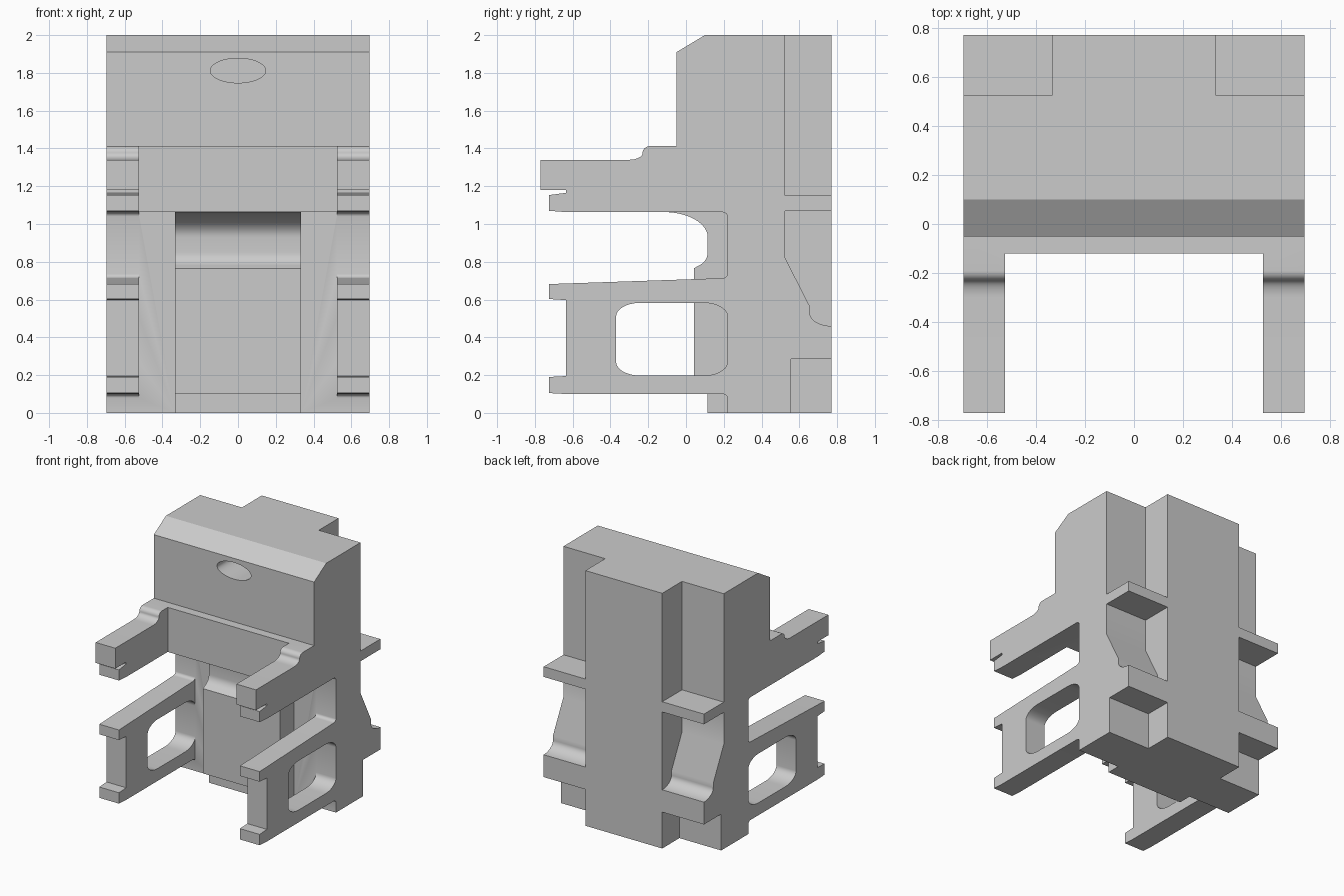
import bpy, bmesh, math
from math import cos, sin, radians

if "Cube" in bpy.data.objects:
    bpy.data.objects.remove(bpy.data.objects["Cube"], do_unlink=True)

grey = bpy.data.materials.new("plain grey")
grey.use_nodes = True
colour = (0.6, 0.6, 0.6, 1)
grey.diffuse_color = colour
grey.node_tree.nodes["Principled BSDF"].inputs["Base Color"].default_value = colour


def arc(cy, cz, ry, rz, start, end, steps=10):
    """Points of an elliptical arc in the side plane, angles in degrees."""
    angles = [radians(start + (end - start) * i / steps) for i in range(steps + 1)]
    return [(cy + ry * cos(a), cz + rz * sin(a)) for a in angles]


def rect(y0, y1, z0, z1):
    return [(y0, z0), (y1, z0), (y1, z1), (y0, z1)]


def finish(bm, name):
    bmesh.ops.recalc_face_normals(bm, faces=bm.faces)
    mesh = bpy.data.meshes.new(name)
    bm.to_mesh(mesh)
    bm.free()
    mesh.materials.append(grey)
    obj = bpy.data.objects.new(name, mesh)
    bpy.context.collection.objects.link(obj)
    return obj


def prism(name, profile, x0, x1):
    """Side profile (y, z) extruded from x0 to x1."""
    bm = bmesh.new()
    face = bm.faces.new([bm.verts.new((x0, y, z)) for y, z in profile])
    new = bmesh.ops.extrude_face_region(bm, geom=[face])["geom"]
    moved = [v for v in new if isinstance(v, bmesh.types.BMVert)]
    bmesh.ops.translate(bm, verts=moved, vec=(x1 - x0, 0, 0))
    return finish(bm, name)


def combine(target, tool, operation):
    """Apply a boolean and remove the helper."""
    tool.hide_render = True
    bpy.context.view_layer.objects.active = target
    mod = target.modifiers.new(operation.lower(), 'BOOLEAN')
    mod.operation = operation
    mod.solver = 'EXACT'
    mod.object = tool
    bpy.ops.object.modifier_apply(modifier=mod.name)
    bpy.data.objects.remove(tool, do_unlink=True)


HALF, ARM, CORE = 0.695, 0.525, 0.333
BACK, COLUMN, UNDER = 0.77, 0.22, 1.063

# Full-width side silhouette: tall back, upper arms, lower arms
outline = [(BACK, 0), (BACK, 2), (0.10, 2), (-0.05, 1.91), (-0.05, 1.412)]
outline += arc(-0.19, 1.376, 0.04, 0.036, 90, 180)
outline += arc(-0.30, 1.376, 0.07, 0.036, 0, -90)[1:]
outline += [(-BACK, 1.34), (-BACK, 1.18), (-0.635, 1.18), (-0.635, 1.165),
            (-0.725, 1.153), (-0.725, 1.07), (-0.635, UNDER)]
outline += arc(0.19, 1.04, 0.03, UNDER - 1.04, 90, 0, 5)
outline += arc(0.19, 0.735, 0.03, 0.022, 0, -90, 5)
outline += [(-0.635, 0.685), (-0.725, 0.682), (-0.725, 0.603), (-0.635, 0.597),
            (-0.635, 0.195), (-0.725, 0.19), (-0.725, 0.105), (-0.635, 0.1)]
outline += arc(0.19, 0.08, 0.03, 0.02, 90, 0, 5) + [(COLUMN, 0)]
body = prism("chair_body", outline, -HALF, HALF)

# Rounded window through the lower arms
window = []
for cy, cz, start in ((0.09, 0.51, 0), (-0.24, 0.51, 90),
                      (-0.24, 0.27, 180), (0.09, 0.27, 270)):
    window += arc(cy, cz, 0.13, 0.073, start, start + 90)
combine(body, prism("window_cutter", window, -1, 1), 'DIFFERENCE')

# Open space between the arms
gap = [(-1, -0.1), (COLUMN, -0.1), (COLUMN, UNDER), (-0.12, UNDER),
       (-0.12, 1.6), (-1, 1.6)]
combine(body, prism("arm_gap_cutter", gap, -ARM, ARM), 'DIFFERENCE')

# Centre panel with the curved hollow above it
panel = [(0.4, 1.2), (0.4, 0), (0.115, 0), (0.115, 0.1), (0.042, 0.1), (0.042, 0.765)]
panel += arc(0.025, 0.85, 0.09, 0.08, -65, 0, 8)
panel += arc(-0.115, 0.93, 0.23, UNDER - 0.93, 0, 90, 14)
panel += [(-0.1, 1.2)]
combine(body, prism("centre_panel", panel, -CORE, CORE), 'UNION')

# Rear corner recesses, the same on both sides
scoop = [(1, 1.07), (0.525, 1.07), (0.525, 0.82), (0.655, 0.565)]
scoop += arc(BACK, 0.53, 0.115, 0.07, 180, 270) + [(1, 0.46)]
recesses = {"upper_recess": rect(0.525, 1, 1.15, 2.2),
            "scoop_recess": scoop,
            "foot_recess": rect(0.557, 1, -0.2, 0.285)}
for side in (-1, 1):
    for name, profile in recesses.items():
        combine(body, prism(name, profile, side * CORE, side), 'DIFFERENCE')

# Oval socket in the front of the headrest
bm = bmesh.new()
oval = bm.faces.new([bm.verts.new((x, -0.2, z))
                     for x, z in arc(0, 1.812, 0.147, 0.065, 0, 360, 48)[:-1]])
new = bmesh.ops.extrude_face_region(bm, geom=[oval])["geom"]
bmesh.ops.translate(bm, verts=[v for v in new if isinstance(v, bmesh.types.BMVert)],
                    vec=(0, 0.55, 0))
combine(body, finish(bm, "oval_cutter"), 'DIFFERENCE')

# Clean flat seams and shade the curves
bm = bmesh.new()
bm.from_mesh(body.data)
bmesh.ops.remove_doubles(bm, verts=bm.verts, dist=0.0002)
bmesh.ops.dissolve_limit(bm, angle_limit=radians(0.3), verts=bm.verts, edges=bm.edges)
bm.to_mesh(body.data)
bm.free()
for obj in bpy.context.selected_objects:
    obj.select_set(False)
body.select_set(True)
bpy.context.view_layer.objects.active = body
bpy.ops.object.shade_smooth_by_angle(angle=radians(30))
